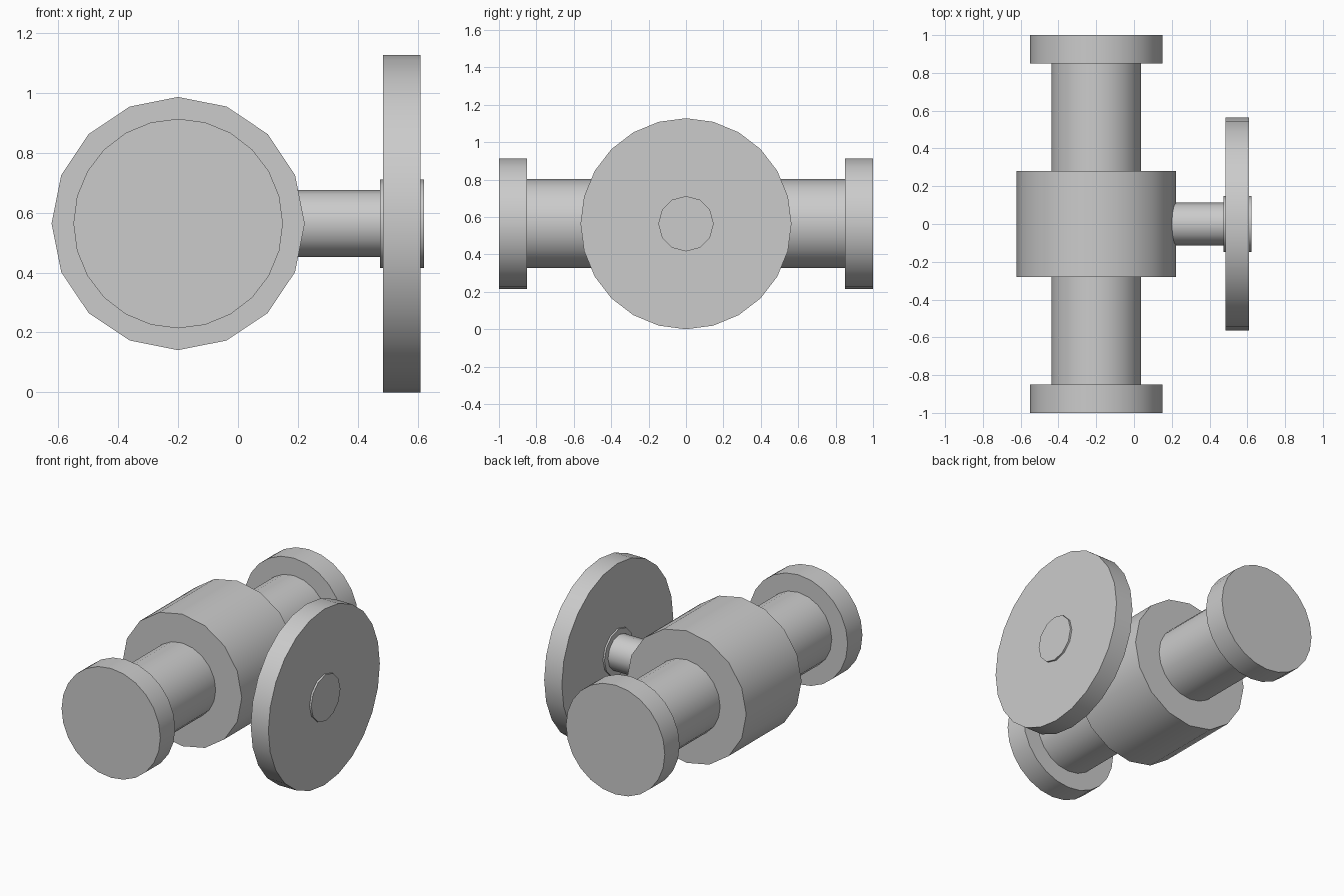
import bpy, bmesh
from math import pi, radians
from mathutils import Matrix

if "Cube" in bpy.data.objects:
    bpy.data.objects.remove(bpy.data.objects["Cube"])

CX, CZ = -0.20, 0.564   # pipe axis offset and shared axis height


def cylinder(name, axis, start, end, radius, sides):
    """Capped cylinder running along x (wheel axis) or y (pipe axis)."""
    mid = (start + end) / 2
    if axis == 'X':
        mat = Matrix.Translation((mid, 0, CZ)) @ Matrix.Rotation(pi / 2, 4, 'Y')
    else:
        mat = Matrix.Translation((CX, mid, CZ)) @ Matrix.Rotation(pi / 2, 4, 'X')
    bm = bmesh.new()
    bmesh.ops.create_cone(bm, cap_ends=True, segments=sides, radius1=radius,
                          radius2=radius, depth=end - start, matrix=mat)
    bmesh.ops.recalc_face_normals(bm, faces=bm.faces)
    mesh = bpy.data.meshes.new(name)
    bm.to_mesh(mesh)
    bm.free()
    obj = bpy.data.objects.new(name, mesh)
    bpy.context.collection.objects.link(obj)
    bpy.ops.object.select_all(action='DESELECT')
    obj.select_set(True)
    bpy.context.view_layer.objects.active = obj
    bpy.ops.object.shade_smooth_by_angle(angle=radians(35))
    return obj


# Pipe with central valve body
cylinder("pipe", 'Y', -0.86, 0.86, 0.238, 20)
cylinder("valve_body", 'Y', -0.28, 0.28, 0.423, 16)

# End flanges
cylinder("front_flange", 'Y', -1.0, -0.85, 0.35, 24)
cylinder("back_flange", 'Y', 0.85, 1.0, 0.35, 24)

# Stem, hand wheel and hub
cylinder("stem", 'X', 0.0, 0.50, 0.1125, 12)
cylinder("hand_wheel", 'X', 0.485, 0.61, 0.564, 24)
cylinder("wheel_hub", 'X', 0.474, 0.622, 0.148, 12)
